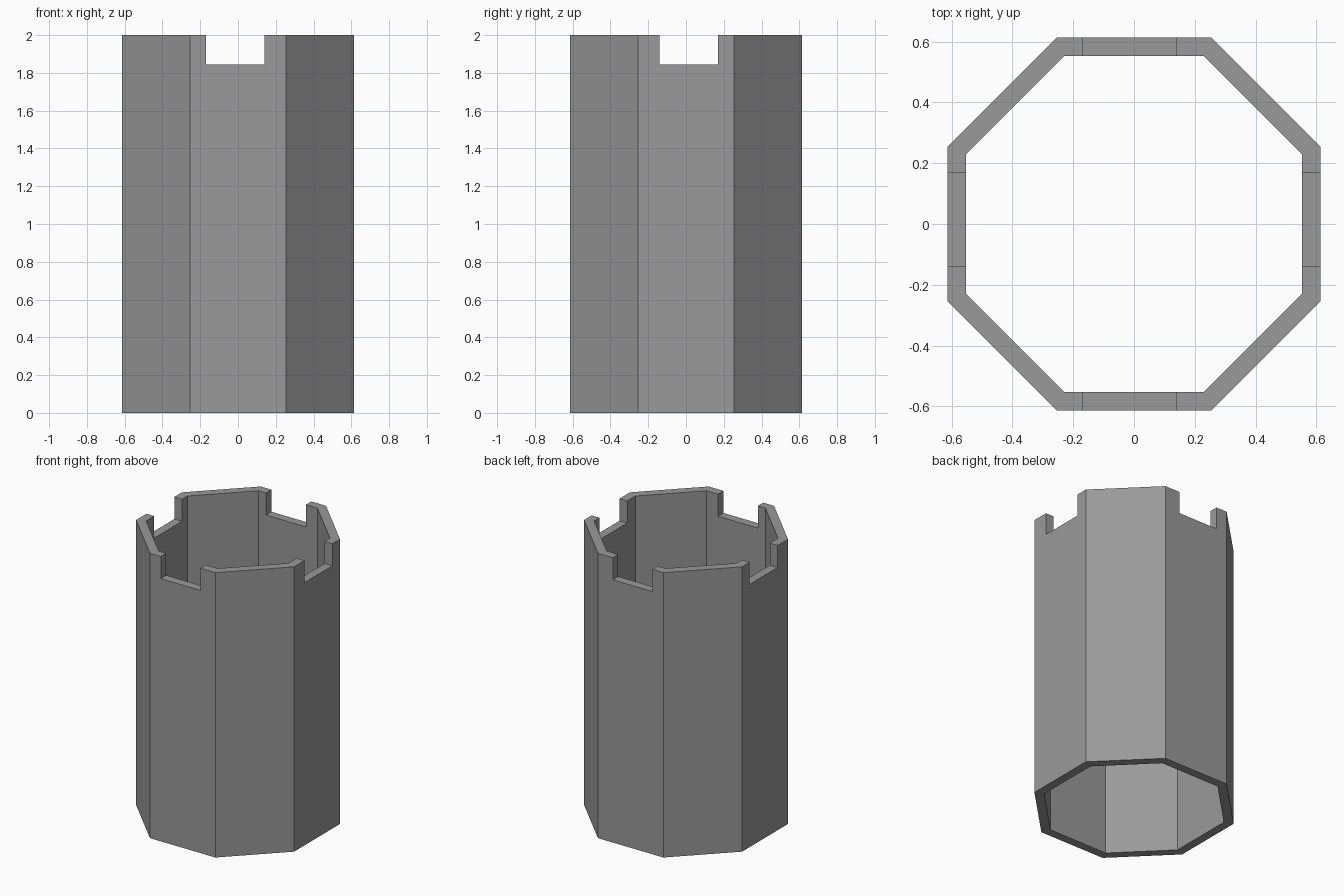
import bpy, bmesh, math
from mathutils import Matrix, Vector

if "Cube" in bpy.data.objects:
    bpy.data.objects.remove(bpy.data.objects["Cube"])

OUTER, INNER = 0.614, 0.5535       # apothems of the octagonal wall
SILL, TOP = 1.845, 2.0             # notch floor and rim heights
HALF_NOTCH = 0.1545
SHIFTS = [-0.0155, 0.0155, 0.0155, -0.0155]   # notch offset: front, right, back, left


def plan(apothem):
    """Octagon outline with two extra points per notched side."""
    corner = apothem * math.tan(math.pi / 8)
    pts = []
    for i, s in enumerate(SHIFTS):
        turn = Matrix.Rotation(i * math.pi / 2, 3, 'Z')
        for t in (-corner, s - HALF_NOTCH, s + HALF_NOTCH, corner):
            pts.append(turn @ Vector((t, -apothem, 0)))
    return pts


bm = bmesh.new()
rings = {(side, z): [bm.verts.new((p.x, p.y, z)) for p in plan(a)]
         for side, a in (("out", OUTER), ("in", INNER))
         for z in (0, SILL, TOP)}
n = 16


def quad(ring_a, ring_b, i):
    a, b, j = rings[ring_a], rings[ring_b], (i + 1) % n
    bm.faces.new((a[i], a[j], b[j], b[i]))


def is_notch(i):
    return i % 4 == 1


for i in range(n):
    # lower wall and base rim
    quad(("in", 0), ("out", 0), i)
    quad(("out", 0), ("out", SILL), i)
    quad(("in", SILL), ("in", 0), i)
    if is_notch(i):
        # notch floor and its two cheeks
        quad(("out", SILL), ("in", SILL), i)
        for k in (i, (i + 1) % n):
            bm.faces.new([rings[r][k] for r in
                          (("out", SILL), ("in", SILL), ("in", TOP), ("out", TOP))])
    else:
        # raised wall between notches
        quad(("out", SILL), ("out", TOP), i)
        quad(("in", TOP), ("in", SILL), i)
        quad(("out", TOP), ("in", TOP), i)

# merge coplanar faces so each wall is one clean panel
bmesh.ops.recalc_face_normals(bm, faces=bm.faces)
bmesh.ops.dissolve_limit(bm, angle_limit=math.radians(1),
                         verts=bm.verts, edges=bm.edges)
mesh = bpy.data.meshes.new("tower_wall")
bm.to_mesh(mesh)
bm.free()

# dark grey stone
stone = bpy.data.materials.new("dark_stone")
stone.diffuse_color = (0.32, 0.32, 0.32, 1)
stone.use_nodes = True
stone.node_tree.nodes["Principled BSDF"].inputs["Base Color"].default_value = stone.diffuse_color
mesh.materials.append(stone)
bpy.context.collection.objects.link(bpy.data.objects.new("tower_wall", mesh))
